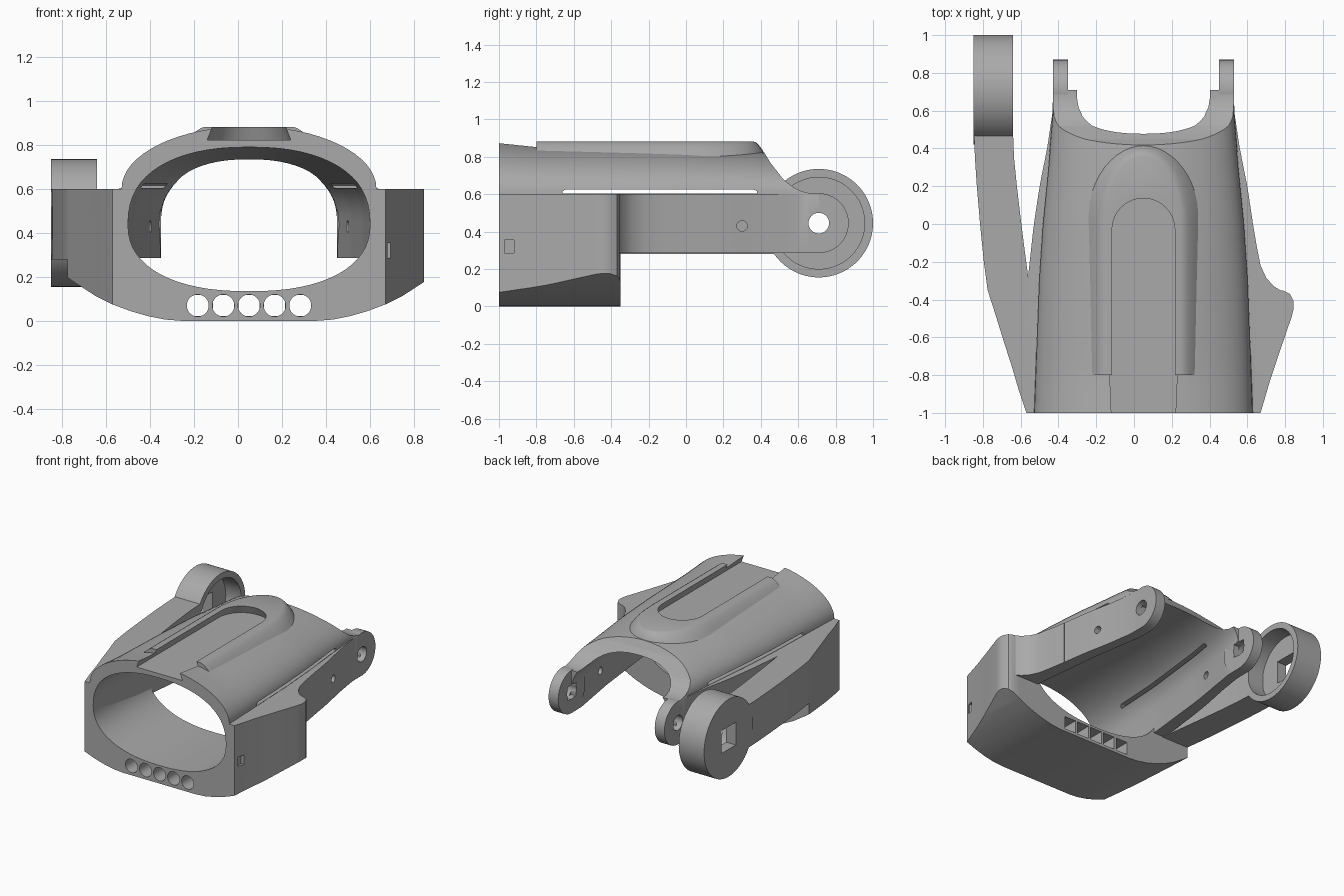
import bpy, bmesh, math

if "Cube" in bpy.data.objects:
    bpy.data.objects.remove(bpy.data.objects["Cube"])

grey = bpy.data.materials.new("plain grey")
grey.use_nodes = True
grey.diffuse_color = (0.4, 0.4, 0.4, 1)
grey.node_tree.nodes["Principled BSDF"].inputs["Base Color"].default_value = (0.4, 0.4, 0.4, 1)

CX = 0.05            # centre line of the body
HUB_Y, HUB_Z = 0.71, 0.445


def loft(name, loops):
    """Closed solid through a list of equal-length loops."""
    bm = bmesh.new()
    rings = [[bm.verts.new(p) for p in loop] for loop in loops]
    n = len(rings[0])
    for a, b in zip(rings, rings[1:]):
        for i in range(n):
            j = (i + 1) % n
            bm.faces.new((a[i], a[j], b[j], b[i]))
    bm.faces.new(rings[0])
    bm.faces.new(rings[-1])
    bmesh.ops.recalc_face_normals(bm, faces=bm.faces)
    mesh = bpy.data.meshes.new(name)
    bm.to_mesh(mesh)
    bm.free()
    mesh.materials.append(grey)
    ob = bpy.data.objects.new(name, mesh)
    bpy.context.collection.objects.link(ob)
    return ob


def prism(name, pts, axis, lo, hi):
    """Extrude a 2D outline along one axis."""
    def place(p, h):
        return {"x": (h, p[0], p[1]), "y": (p[0], h, p[1]), "z": (p[0], p[1], h)}[axis]
    return loft(name, [[place(p, h) for p in pts] for h in (lo, hi)])


def rect(x0, x1, y0, y1):
    return [(x0, y0), (x1, y0), (x1, y1), (x0, y1)]


def circle(x, y, r, n=48):
    return [(x + r * math.cos(2 * math.pi * i / n), y + r * math.sin(2 * math.pi * i / n))
            for i in range(n)]


def apply_bool(ob, tool, op="DIFFERENCE"):
    tool.hide_render = True
    mod = ob.modifiers.new("cut", "BOOLEAN")
    mod.operation, mod.object, mod.solver = op, tool, "EXACT"
    bpy.context.view_layer.objects.active = ob
    bpy.ops.object.modifier_apply(modifier=mod.name)
    bpy.data.objects.remove(tool)


def interp(table, y):
    for (a, u), (b, v) in zip(table, table[1:]):
        if y <= b:
            return u + (v - u) * max(0, y - a) / (b - a)
    return table[-1][1]


def arch(w, base, top, power, n=32):
    """Half oval from +x over the top to -x."""
    pts = []
    for i in range(n + 1):
        a = math.pi * i / n
        c, s = math.cos(a), math.sin(a)
        pts.append((CX + math.copysign(w * abs(c) ** (2 / power), c),
                    base + (top - base) * max(s, 0) ** (2 / power)))
    return pts


# Arched body shell with its two side walls
upper = [(-1, .58), (-.3, .555), (0, .535), (.3, .505), (.6, .48)]
lower = [(-1, .58), (-.27, .61), (0, .58), (.2, .55), (.4, .51), (.6, .48)]
inner = [(-1, .55), (-.3, .52), (.2, .465), (.6, .40)]
crown = [(-1, .885), (-.8, .865), (0, .85), (.4, .825), (.71, .79)]
vault = [(-1, .79), (.6, .73)]
sections = []
for i in range(29):
    y = -1 + i * (HUB_Y + 1) / 28
    wl, wi = interp(lower, y), interp(inner, y)
    pts = [(CX + wl, .285), (CX + wl, .6)]
    pts += arch(interp(upper, y) - .001, .602, interp(crown, y), 2)
    pts += [(CX - wl, .6), (CX - wl, .285), (CX - wi, .285)]
    pts += arch(wi, .45, interp(vault, y), 2.3)[::-1] + [(CX + wi, .285)]
    sections.append([(x, y, z) for x, z in pts])
shell = loft("body_shell", sections)

# Scooped rear edge and long side slots
scoop = [(.37, 1), (.385, .87), (.42, .82), (.45, .77), (.52, .68), (.57, .64), (.62, .615),
         (.67, .603), (1, .603), (1, 1)]
apply_bool(shell, prism("scoop_cutter", scoop, "x", -.8, .8))
apply_bool(shell, prism("slot_cutter", [(-.66, .604), (.38, .604), (.38, .615), (.365, .625),
                                        (-.645, .625), (-.66, .615)], "x", -.8, .8))


# Raised pad on top
def pad_loop(half, tip, z, n=24):
    start = -.02
    pts = [(CX + half, -.8, z)]
    for i in range(n + 1):
        a = math.pi * i / n
        pts.append((CX + half * math.cos(a), start + (tip - start) * math.sin(a) ** .9 if 0 < i < n else start, z))
    return pts + [(CX - half, -.8, z)]


pad = loft("raised_pad", [pad_loop(.31, .43, .785), pad_loop(.27, .41, .835), pad_loop(.24, .39, .862),
                          pad_loop(.22, .375, .876), pad_loop(.20, .36, .882)])


# Undercut channel with a round end, through pad and shell
def channel_loop(half, z):
    arc = circle(CX, -.03, half, 40)[:21]
    return [(CX + half, -1.1, z)] + [(x, y, z) for x, y in arc] + [(CX - half, -1.1, z)]


for part in (shell, pad):
    apply_bool(part, loft("channel_cutter", [channel_loop(.19, .822), channel_loop(.165, .885),
                                             channel_loop(.165, 1)]))

# Small cord holes through the side walls
apply_bool(shell, prism("cord_cutter", circle(.3, .43, .028, 16), "x", -.8, .8))

# Pivot tabs: round hole outside, square pocket inside
tabs = []
for side, label in ((1, "left"), (-1, "right")):
    xi, xm, xo = (CX + side * d for d in (.40, .44, .48))
    tab = prism(label + "_pivot_tab", circle(HUB_Y, HUB_Z, .16), "x", xi, xo)
    tabs.append(tab)
    for part in (tab, shell):
        apply_bool(part, prism("pin_cutter", circle(HUB_Y, HUB_Z, .055, 32), "x",
                               CX + side * .36, CX + side * .7))
        apply_bool(part, prism("nut_cutter", rect(HUB_Y - .05, HUB_Y + .05, HUB_Z - .05, HUB_Z + .05),
                               "x", CX + side * .3, xm))

# Lower cuff: flared plan trimmed by a curved underside
outer_curve = [(-.57, -1), (-.61, -.88), (-.645, -.76), (-.69, -.62), (-.73, -.49), (-.775, -.35)]
plan = [(.67, -1), (.72, -.83), (.77, -.68), (.835, -.49), (.845, -.45), (.845, -.41),
        (.825, -.37), (.79, -.352), (.74, -.35)] + outer_curve[::-1]
cuff = prism("lower_cuff", plan, "z", -.1, .6)
belly = [(.30, 0), (.38, .006), (.46, .022), (.54, .045), (.62, .075), (.70, .115), (.80, .18), (1, .32)]
under = [(CX + x, z) for x, z in belly] + [(1.05, .8), (-.95, .8)]
under += [(CX - x, z) for x, z in belly[::-1]]
apply_bool(cuff, prism("underside", under, "y", -1.2, 0), "INTERSECT")

# Wrist opening
opening = arch(.55, .44, .80, 2.3)
opening += [(x, .88 - z) for x, z in arch(.55, .44, .745, 2.3)[::-1]][1:-1]
apply_bool(cuff, prism("opening_cutter", opening, "y", -1.2, 0))

# Row of bores, round in front and square behind
for i in range(5):
    x = CX + (i - 2) * .1165
    apply_bool(cuff, prism("bore_cutter", circle(x, .07, .05, 32), "y", -1.2, -.6))
    apply_bool(cuff, prism("bore_cutter", rect(x - .048, x + .048, .022, .118), "y", -.61, 0))

# Small square pockets in the cuff sides
for x in (-.60, .70):
    apply_bool(cuff, prism("pocket_cutter", rect(-.97, -.92, .285, .355), "x", x - .03, x + .03))

# Fillet between the left wall and the cuff
gusset = prism("wall_fillet", [(.6, -.37), (.79, -.36), (.74, -.33), (.70, -.285), (.67, -.22),
                               (.65, -.12), (.63, 0), (.59, -.02)], "z", .285, .6)

# Curved outrigger arm
arm_plan = outer_curve + [(-.795, -.2), (-.815, 0), (-.832, .2), (-.842, .35), (-.847, .472),
                          (-.64, .472), (-.635, .35), (-.62, .2), (-.60, .03), (-.58, -.13),
                          (-.56, -.28), (-.525, -.46), (-.53, -.8)]
arm = prism("outrigger_arm", arm_plan, "z", .28, .6)

# Cup-shaped hub with a square hole
hub = prism("outrigger_hub", circle(HUB_Y, HUB_Z, .29, 96), "x", -.85, -.64)
apply_bool(hub, prism("cup_cutter", circle(HUB_Y, HUB_Z, .245, 96), "x", -.77, -.5))
apply_bool(hub, prism("square_cutter", rect(HUB_Y - .085, HUB_Y + .085, HUB_Z - .085, HUB_Z + .085),
                      "x", -1, -.7))

# Smooth shading with crisp edges
bpy.ops.object.select_all(action="DESELECT")
for ob in [shell, pad, cuff, gusset, arm, hub] + tabs:
    ob.select_set(True)
bpy.context.view_layer.objects.active = shell
bpy.ops.object.shade_smooth_by_angle(angle=math.radians(28))
